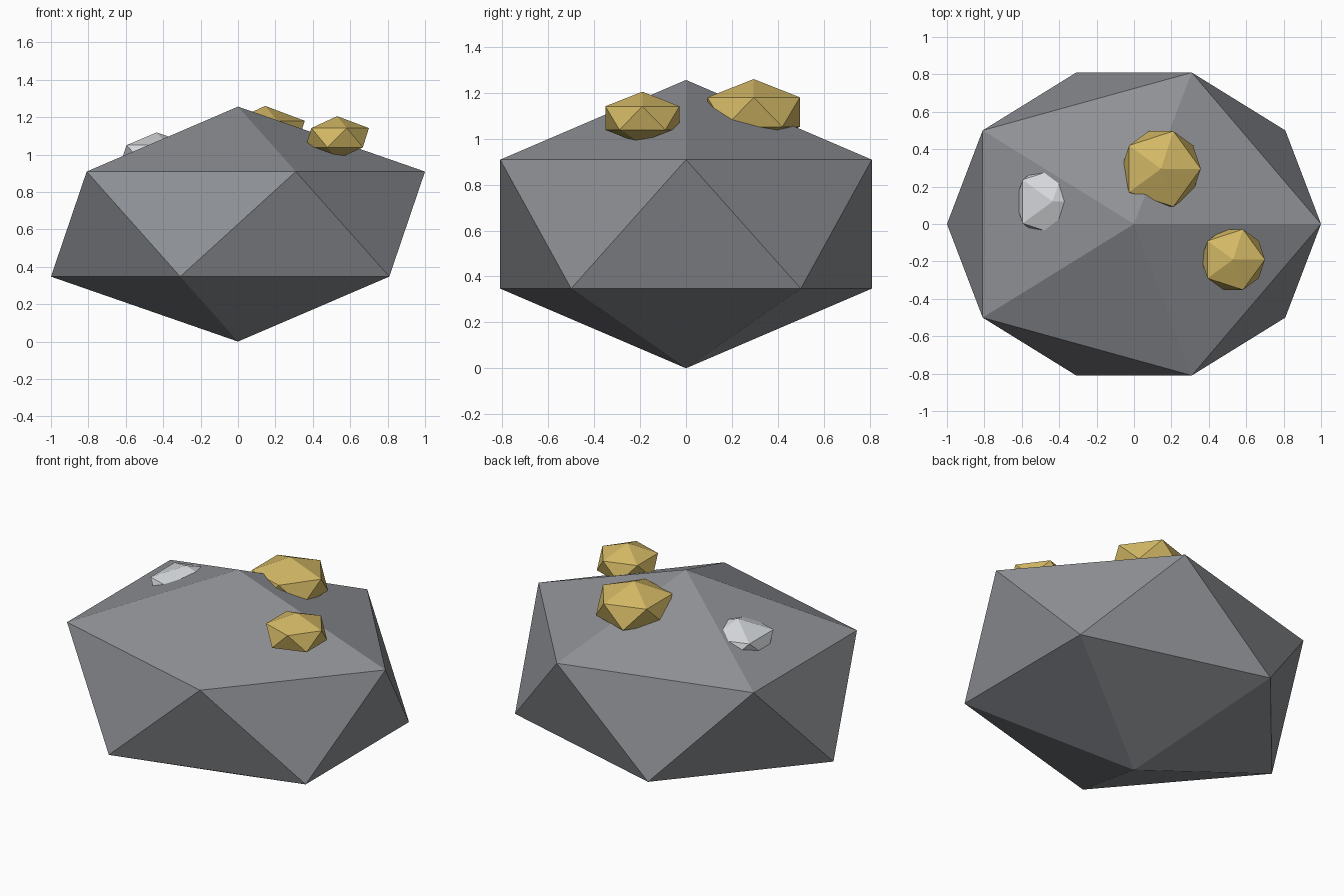
import bpy

default = bpy.data.objects.get("Cube")
if default:
    bpy.data.objects.remove(default, do_unlink=True)


def make_material(name, rgb):
    mat = bpy.data.materials.new(name)
    mat.use_nodes = True
    color = (*rgb, 1.0)
    mat.diffuse_color = color
    mat.node_tree.nodes["Principled BSDF"].inputs["Base Color"].default_value = color
    return mat


def add_stone(name, center, radii, mat):
    """Flat-shaded twenty-sided lump, squashed to the given radii."""
    bpy.ops.mesh.primitive_ico_sphere_add(subdivisions=1, radius=1, location=center)
    obj = bpy.context.object
    obj.name = name
    obj.scale = radii
    bpy.ops.object.transform_apply(location=False, rotation=False, scale=True)
    obj.data.materials.append(mat)
    return obj


stone = make_material("stone grey", (0.27, 0.28, 0.30))
gold = make_material("gold", (0.65, 0.48, 0.13))
silver = make_material("silver", (0.66, 0.68, 0.70))

# Large boulder resting on its lowest point
add_stone("boulder", (0, 0, 0.628), (1.118, 0.952, 0.628), stone)

# Ore nuggets half sunk into the upper faces
add_stone("gold_nugget_large", (0.145, 0.295, 1.116), (0.237, 0.237, 0.144), gold)
add_stone("gold_nugget_small", (0.53, -0.19, 1.09), (0.19, 0.19, 0.115), gold)
add_stone("silver_nugget", (-0.435, 0.12, 0.995), (0.222, 0.222, 0.123), silver)
